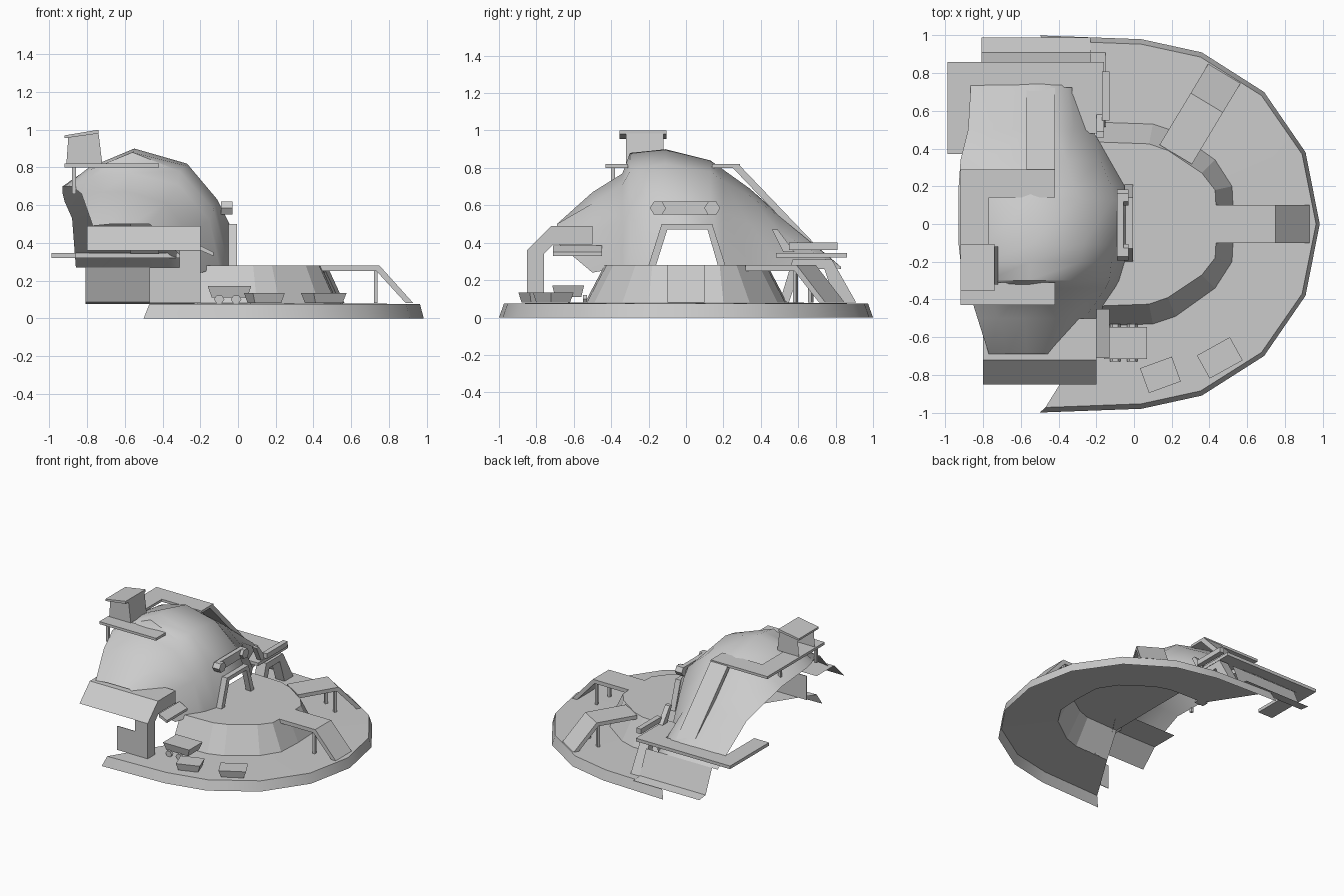
import bpy, bmesh, math
from mathutils import Matrix, Vector

cube = bpy.data.objects.get("Cube")
if cube:
    bpy.data.objects.remove(cube, do_unlink=True)

grey = bpy.data.materials.new("plain grey")
grey.use_nodes = True
grey.diffuse_color = (0.6, 0.6, 0.6, 1)
grey.node_tree.nodes["Principled BSDF"].inputs["Base Color"].default_value = (0.6, 0.6, 0.6, 1)


def make(name, verts, faces, smooth=None, closed=False, up=False):
    mesh = bpy.data.meshes.new(name)
    mesh.from_pydata([tuple(v) for v in verts], [], faces)
    bm = bmesh.new()
    bm.from_mesh(mesh)
    if closed or up:
        bmesh.ops.recalc_face_normals(bm, faces=bm.faces[:])
    if up:  # open sheets look upwards
        bm.normal_update()
        if sum(f.normal.z * f.calc_area() for f in bm.faces) < 0:
            bmesh.ops.reverse_faces(bm, faces=bm.faces[:])
    bm.to_mesh(mesh)
    bm.free()
    mesh.materials.append(grey)
    ob = bpy.data.objects.new(name, mesh)
    bpy.context.collection.objects.link(ob)
    if smooth:
        bpy.ops.object.select_all(action='DESELECT')
        ob.select_set(True)
        bpy.context.view_layer.objects.active = ob
        bpy.ops.object.shade_smooth_by_angle(angle=math.radians(smooth))
    return ob


def loft(name, rows, smooth=None):
    """Open sheet through rows of equally many points."""
    n = len(rows[0])
    faces = [(r * n + i, r * n + i + 1, (r + 1) * n + i + 1, (r + 1) * n + i)
             for r in range(len(rows) - 1) for i in range(n - 1)]
    return make(name, [p for row in rows for p in row], faces, smooth, up=True)


def prism(name, pts, offset, matrix=None):
    """Closed solid from a planar outline moved along an offset."""
    n = len(pts)
    a = [Vector(p) for p in pts]
    v = a + [p + Vector(offset) for p in a]
    if matrix:
        v = [matrix @ p for p in v]
    faces = [tuple(range(n)), tuple(range(n, 2 * n))]
    faces += [(i, (i + 1) % n, n + (i + 1) % n, n + i) for i in range(n)]
    return make(name, v, faces, closed=True)


def slab(name, x0, x1, y0, y1, z0, z1, matrix=None):
    return prism(name, [(x0, y0, z0), (x1, y0, z0), (x1, y1, z0), (x0, y1, z0)],
                 (0, 0, z1 - z0), matrix)


def yz(x, pts):
    return [(x, y, z) for y, z in pts]


def mirrored(half):
    return [(x, -y) for x, y in half] + [(x, y) for x, y in reversed(half) if y > 0]


# Base rim with an open underside, and the raised drum
rim = mirrored([(-0.5, 1), (0.04, 0.98), (0.36, 0.91), (0.69, 0.7), (0.91, 0.38), (0.985, 0)])
foot = mirrored([(-0.2, 0.54), (0.1, 0.53), (0.22, 0.49), (0.43, 0.34), (0.52, 0.2), (0.53, 0)])
head = mirrored([(-0.2, 0.435), (0.08, 0.425), (0.18, 0.39), (0.36, 0.27), (0.43, 0.18), (0.44, 0)])
low = [(x, y, 0) for x, y in rim]
high = [(max(x * 0.98, -0.47), y * 0.973, 0.075) for x, y in rim]
feet = [(x, y, 0.08) for x, y in foot]
tops = [(x, y, 0.28) for x, y in head]
loft("base_rim", [low, high, feet], 35)
loft("drum_wall", [feet, tops])
make("drum_floor", tops, [tuple(range(len(tops)))], up=True)

# Bridges with ramps and posts
for i, angle in enumerate((0, 59)):
    m = Matrix.Rotation(math.radians(angle), 4, 'Z')
    prism(f"bridge_{i}", [(0.43, -0.1, 0.28), (0.75, -0.1, 0.28), (0.93, -0.1, 0.08),
                          (0.89, -0.1, 0.08), (0.735, -0.1, 0.25), (0.43, -0.1, 0.25)],
          (0, 0.2, 0), m)
    for y in (-0.09, 0.07):
        slab(f"bridge_post_{i}", 0.72, 0.74, y, y + 0.02, 0.08, 0.25, m)

# Dome: cross-sections from front to back, left edge to lower right edge
sections = [
    (-0.69, (-.77, .49), (-.67, .5), (-.57, .5), (-.47, .5), (-.41, .45), (-.38, .40)),
    (-0.50, (-.83, .66), (-.72, .67), (-.58, .67), (-.38, .61), (-.26, .45), (-.20, .24)),
    (-0.34, (-.88, .70), (-.78, .75), (-.57, .77), (-.32, .71), (-.15, .52), (-.10, .27)),
    (-0.30, (-.90, .70), (-.78, .79), (-.56, .88), (-.31, .78), (-.13, .58), (-.08, .28)),
    (-0.20, (-.92, .70), (-.79, .80), (-.55, .89), (-.28, .81), (-.12, .61), (-.05, .28)),
    (-0.11, (-.93, .70), (-.80, .79), (-.55, .90), (-.27, .82), (-.11, .63), (-.04, .49)),
    (0.13, (-.93, .68), (-.77, .78), (-.55, .84), (-.29, .78), (-.11, .62), (-.04, .49)),
    (0.20, (-.93, .66), (-.77, .75), (-.55, .79), (-.32, .73), (-.12, .56), (-.05, .28)),
    (0.34, (-.92, .62), (-.77, .67), (-.55, .69), (-.36, .65), (-.18, .50), (-.13, .28)),
    (0.50, (-.88, .53), (-.77, .54), (-.55, .55), (-.42, .54), (-.32, .46), (-.22, .28)),
    (0.83, (-.86, .27), (-.77, .27), (-.55, .27), (-.45, .27), (-.37, .27), (-.33, .26)),
]
loft("dome", [[(x, s[0], z) for x, z in s[1:]] for s in sections], 50)

# Back wall under the dome
loft("back_wall", [yz(x, [(0.83, 0.27), (0.91, 0.085), (0.99, 0.075)]) for x in (-0.81, -0.23)])

# Doorway arch with a pair of lamps
prism("door_frame", yz(-0.05, [(-0.2, 0.28), (-0.13, 0.5), (0.14, 0.5), (0.21, 0.28),
                               (0.17, 0.28), (0.115, 0.47), (-0.1, 0.47), (-0.16, 0.28)]),
      (0.045, 0, 0))
slab("lamp_bar", -0.09, -0.055, -0.15, 0.14, 0.55, 0.62)
for y in (-0.15, 0.14):
    hexagon = [(y + 0.043 * math.cos(k * math.pi / 3), 0.585 + 0.04 * math.sin(k * math.pi / 3))
               for k in range(6)]
    prism("door_lamp", yz(-0.09, hexagon), (0.06, 0, 0))

# Rear side doorway
prism("side_frame", yz(-0.23, [(0.5, 0.08), (0.57, 0.31), (0.78, 0.31), (0.91, 0.08),
                               (0.8, 0.08), (0.74, 0.26), (0.61, 0.26), (0.55, 0.08)]),
      (0.08, 0, 0))
slab("side_lamp_bar", -0.17, -0.13, 0.55, 0.81, 0.36, 0.4)
prism("side_strut", yz(-0.2, [(0.46, 0.47), (0.49, 0.47), (0.58, 0.35), (0.52, 0.35)]), (0.04, 0, 0))

# Front canopy with its end arch, wall and awning
canopy = [(-0.85, 0.36), (-0.72, 0.49), (-0.5, 0.49)]
loft("canopy", [yz(x, canopy) for x in (-0.8, -0.2)])
prism("canopy_arch", yz(-0.21, [(-0.85, 0.08)] + canopy +
                        [(-0.5, 0.39), (-0.71, 0.39), (-0.76, 0.34), (-0.76, 0.08)]), (0.01, 0, 0))
slab("canopy_wall", -0.47, -0.2, -0.85, -0.845, 0.08, 0.27)
slab("canopy_wall_upper", -0.31, -0.2, -0.85, -0.845, 0.27, 0.36)
prism("awning", [(-0.2, -0.71, 0.385), (-0.13, -0.71, 0.35), (-0.13, -0.71, 0.33),
                 (-0.2, -0.71, 0.36)], (0, 0.26, 0))

# Upper walkway around the crown
for n, b in enumerate([(-0.92, -0.77, -0.43, 0.29), (-0.77, -0.42, -0.43, -0.31),
                       (-0.77, -0.42, 0.14, 0.29)]):
    slab(f"upper_walkway_{n}", *b, 0.8, 0.82)
for y in (-0.4, 0.05):
    slab("walkway_post", -0.88, -0.86, y, y + 0.02, 0.66, 0.8)

# Lookout cabin, open at the left end
make("cabin_walls", [(-0.91, -0.32, 0.82), (-0.72, -0.32, 0.82), (-0.72, -0.12, 0.82),
                     (-0.91, -0.12, 0.82), (-0.9, -0.32, 0.96), (-0.74, -0.32, 0.985),
                     (-0.74, -0.12, 0.985), (-0.9, -0.12, 0.96)],
     [(0, 1, 5, 4), (1, 2, 6, 5), (2, 3, 7, 6)])
prism("cabin_roof", [(-0.92, -0.355, 0.955), (-0.74, -0.355, 0.98), (-0.74, -0.355, 1.0),
                     (-0.92, -0.355, 0.97)], (0, 0.25, 0))

# Long ramp and the lower walkway
prism("long_ramp", yz(-0.57, [(0.28, 0.82), (0.73, 0.35), (0.69, 0.34), (0.25, 0.8)]), (0.15, 0, 0))
for n, b in enumerate([(-0.99, -0.16, 0.725, 0.86), (-0.99, -0.86, 0.37, 0.725),
                       (-0.33, -0.16, 0.48, 0.725)]):
    slab(f"lower_walkway_{n}", *b, 0.32, 0.345)


# Flared crates and the wheeled cart
def crate(name, x, y, w, d, z0, z1, angle):
    m = Matrix.Translation((x, y, 0)) @ Matrix.Rotation(math.radians(angle), 4, 'Z')
    v = [m @ Vector((sx * w / 2 * k, sy * d / 2 * k, z)) for z, k in ((z0, 0.82), (z1, 1))
         for sx, sy in ((-1, -1), (1, -1), (1, 1), (-1, 1))]
    make(name, v, [(3, 2, 1, 0), (4, 5, 6, 7)] +
         [(i, (i + 1) % 4, 4 + (i + 1) % 4, 4 + i) for i in range(4)], closed=True)


crate("cart", -0.045, -0.63, 0.23, 0.17, 0.11, 0.17, 0)
crate("crate_left", 0.455, -0.71, 0.2, 0.14, 0.08, 0.135, 29)
crate("crate_middle", 0.14, -0.8, 0.18, 0.14, 0.08, 0.135, 20)
for x in (-0.1, -0.01):
    for y in (-0.73, -0.55):
        wheel = [(x + 0.028 * math.cos(k * math.pi / 3), y, 0.1 + 0.024 * math.sin(k * math.pi / 3))
                 for k in range(6)]
        prism("cart_wheel", wheel, (0, 0.02, 0))
